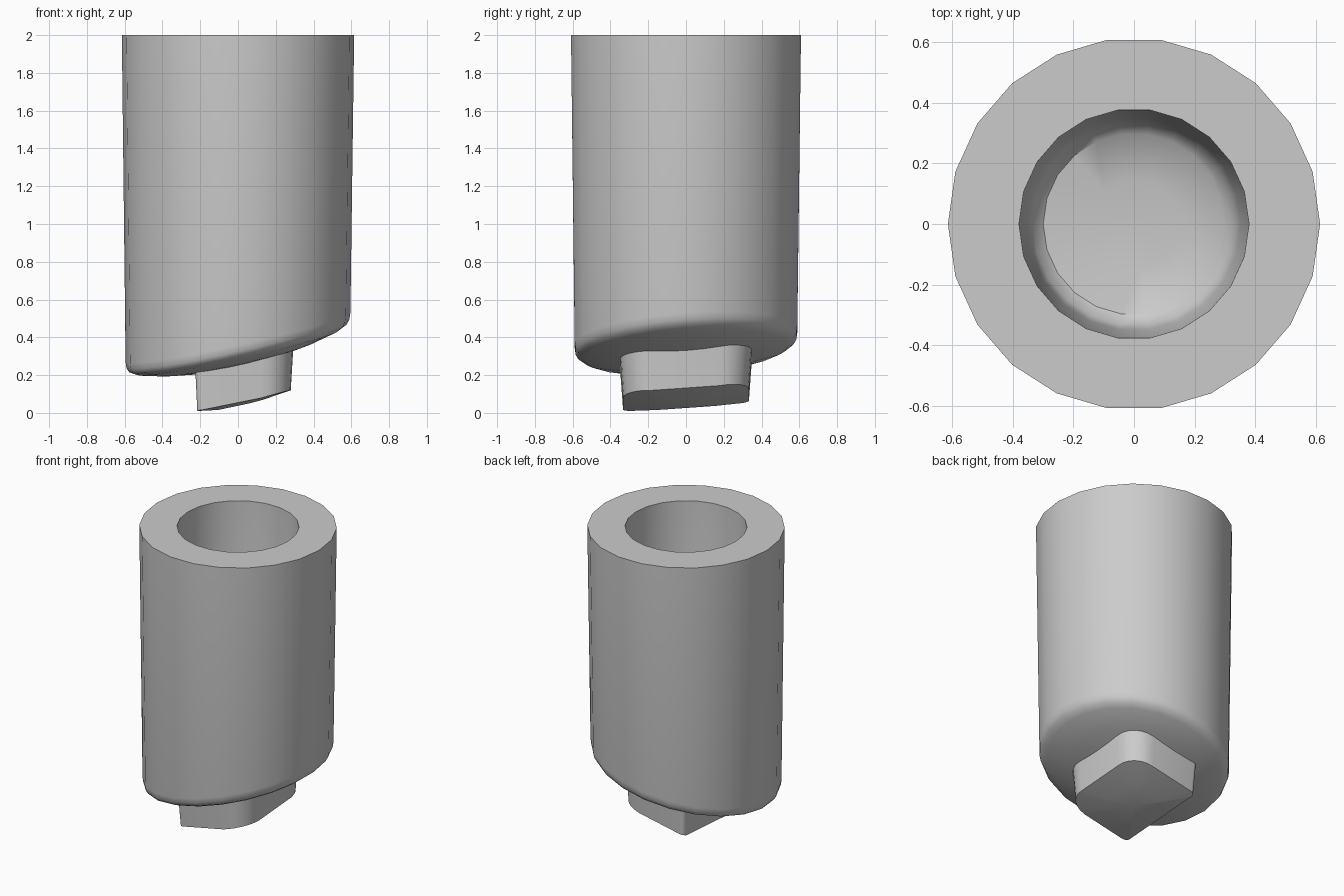
import bpy, bmesh, math

cube = bpy.data.objects.get("Cube")
if cube:
    bpy.data.objects.remove(cube, do_unlink=True)

SIDES = 22
TOP = 2.0


def dome(x, y):
    """Height of the tilted, gently bowled underside."""
    return 0.24 + 0.22 * x + 0.07 * y + 0.28 * (x * x + y * y)


def finish(name, bm, angle):
    bmesh.ops.recalc_face_normals(bm, faces=bm.faces)
    mesh = bpy.data.meshes.new(name)
    bm.to_mesh(mesh)
    bm.free()
    obj = bpy.data.objects.new(name, mesh)
    bpy.context.collection.objects.link(obj)
    bpy.ops.object.select_all(action='DESELECT')
    obj.select_set(True)
    bpy.context.view_layer.objects.active = obj
    bpy.ops.object.shade_smooth_by_angle(angle=math.radians(angle))
    return obj


def bridge(bm, a, b):
    for i in range(len(a)):
        j = (i + 1) % len(a)
        bm.faces.new((a[i], a[j], b[j], b[i]))


def ring(bm, radius, lift):
    """Circle at the flat top (lift None) or lifted above the underside."""
    verts = []
    for i in range(SIDES):
        t = math.tau * i / SIDES
        x, y = radius * math.cos(t), radius * math.sin(t)
        z = TOP if lift is None else dome(x, y) + lift
        verts.append(bm.verts.new((x, y, z)))
    return verts


def cap(bm, verts, lift):
    centre = bm.verts.new((0, 0, dome(0, 0) + lift))
    for i in range(len(verts)):
        bm.faces.new((verts[i], verts[(i + 1) % len(verts)], centre))


# Hollow sleeve: underside, rounded rim, outer wall, flat lip, bore, bore floor
FLOOR = 0.2
profile = [(0.2, 0), (0.4, 0), (0.54, 0), (0.575, 0.008), (0.59, 0.028),
           (0.595, 0.06), (0.615, None), (0.38, None), (0.352, FLOOR + 0.1),
           (0.335, FLOOR + 0.03), (0.3, FLOOR), (0.15, FLOOR)]
bm = bmesh.new()
rings = [ring(bm, r, lift) for r, lift in profile]
for a, b in zip(rings, rings[1:]):
    bridge(bm, a, b)
cap(bm, rings[0], 0)
cap(bm, rings[-1], FLOOR)
finish("sleeve", bm, 40)


# Plain rounded foot pad that follows the underside
def pad_outline(grow):
    corners = [(0.285, 0.34, 0.16, 0), (-0.22, 0.34, 0.03, 90),
               (-0.22, -0.34, 0.03, 180), (0.285, -0.34, 0.16, 270)]
    points = []
    for x, y, r, start in corners:
        cx, cy = x - math.copysign(r, x), y - math.copysign(r, y)
        for k in range(7):
            t = math.radians(start + 15 * k)
            points.append(((cx + r * math.cos(t)) * grow,
                           (cy + r * math.sin(t)) * grow))
    return points


bm = bmesh.new()
levels = []
for grow, scale, lift in ((1.03, 1, 0.03), (0.98, 1, -0.2), (0.98, 0.5, -0.2)):
    levels.append([bm.verts.new((x * scale, y * scale,
                                 dome(x * scale, y * scale) + lift))
                   for x, y in pad_outline(grow)])
for a, b in zip(levels, levels[1:]):
    bridge(bm, a, b)
cap(bm, levels[-1], -0.2)
cap(bm, levels[0], 0.03)
finish("foot_pad", bm, 35)
